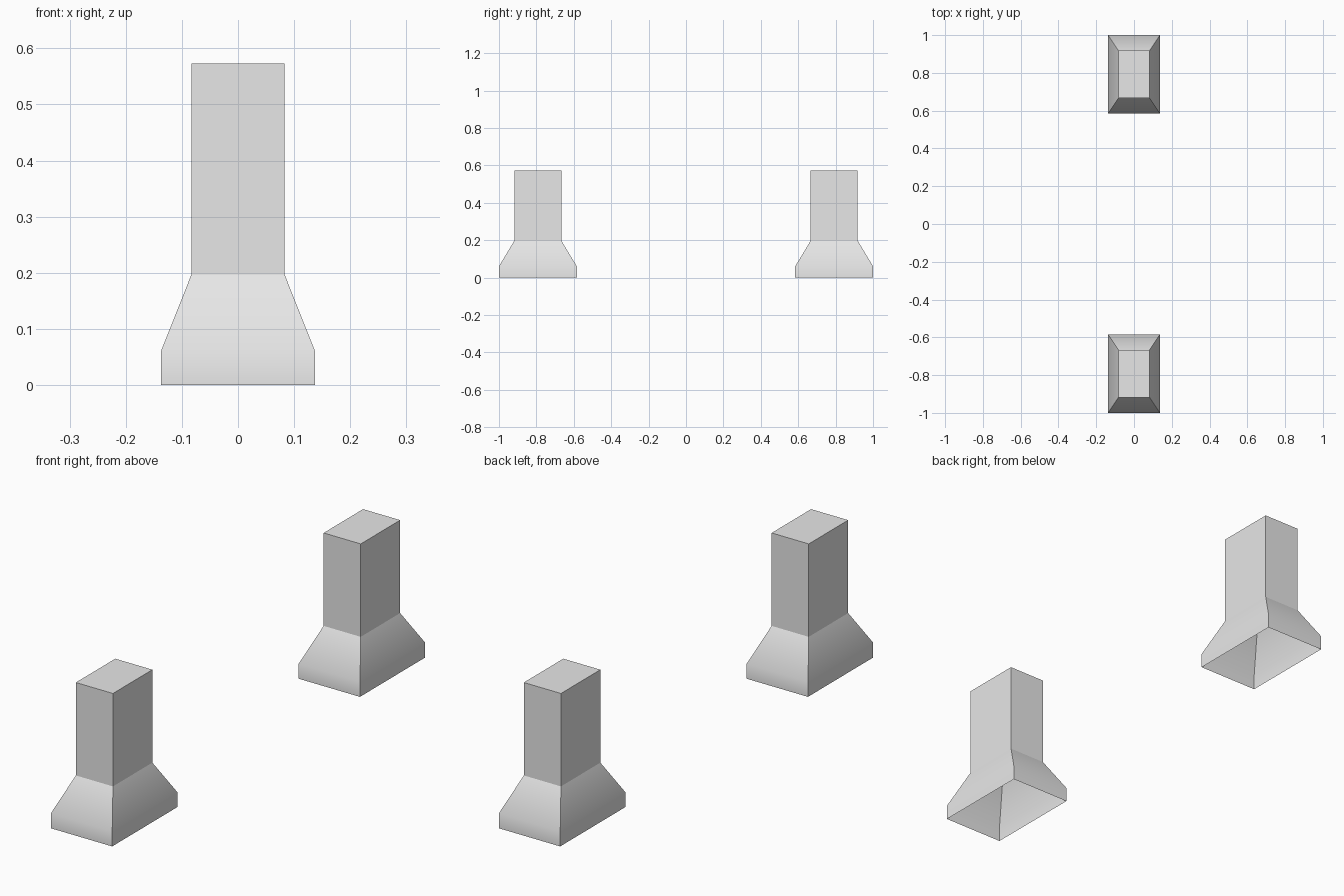
import bpy
import bmesh

cube = bpy.data.objects.get("Cube")
if cube:
    bpy.data.objects.remove(cube, do_unlink=True)

grey = bpy.data.materials.new("light_grey")
grey.use_nodes = True
colour = (0.8, 0.8, 0.8, 1.0)
grey.diffuse_color = colour
grey.node_tree.nodes["Principled BSDF"].inputs["Base Color"].default_value = colour

# Half width, half depth and height of each ring, from the floor up
RINGS = [(0.137, 0.208, 0.0), (0.137, 0.208, 0.061),
         (0.083, 0.126, 0.197), (0.083, 0.126, 0.573)]
SKIRT_TOP = 1  # ring where the skirt blends softly into the slope


def make_post(name, y):
    """Open-bottomed post with a flared foot and a flat top."""
    bm = bmesh.new()
    rings = [[bm.verts.new((sx * w, sy * d, z))
              for sx, sy in ((-1, -1), (1, -1), (1, 1), (-1, 1))]
             for w, d, z in RINGS]
    for low, high in zip(rings, rings[1:]):
        for i in range(4):
            j = (i + 1) % 4
            bm.faces.new((low[i], low[j], high[j], high[i]))
    bm.faces.new(rings[-1])

    # Every edge is crisp except the ring between skirt and slope
    soft = set(rings[SKIRT_TOP])
    for edge in bm.edges:
        edge.smooth = all(v in soft for v in edge.verts)
    for face in bm.faces:
        face.smooth = True

    mesh = bpy.data.meshes.new(name)
    bm.to_mesh(mesh)
    bm.free()
    mesh.materials.append(grey)
    post = bpy.data.objects.new(name, mesh)
    post.location.y = y
    bpy.context.collection.objects.link(post)


make_post("front_post", -0.792)
make_post("back_post", 0.792)
